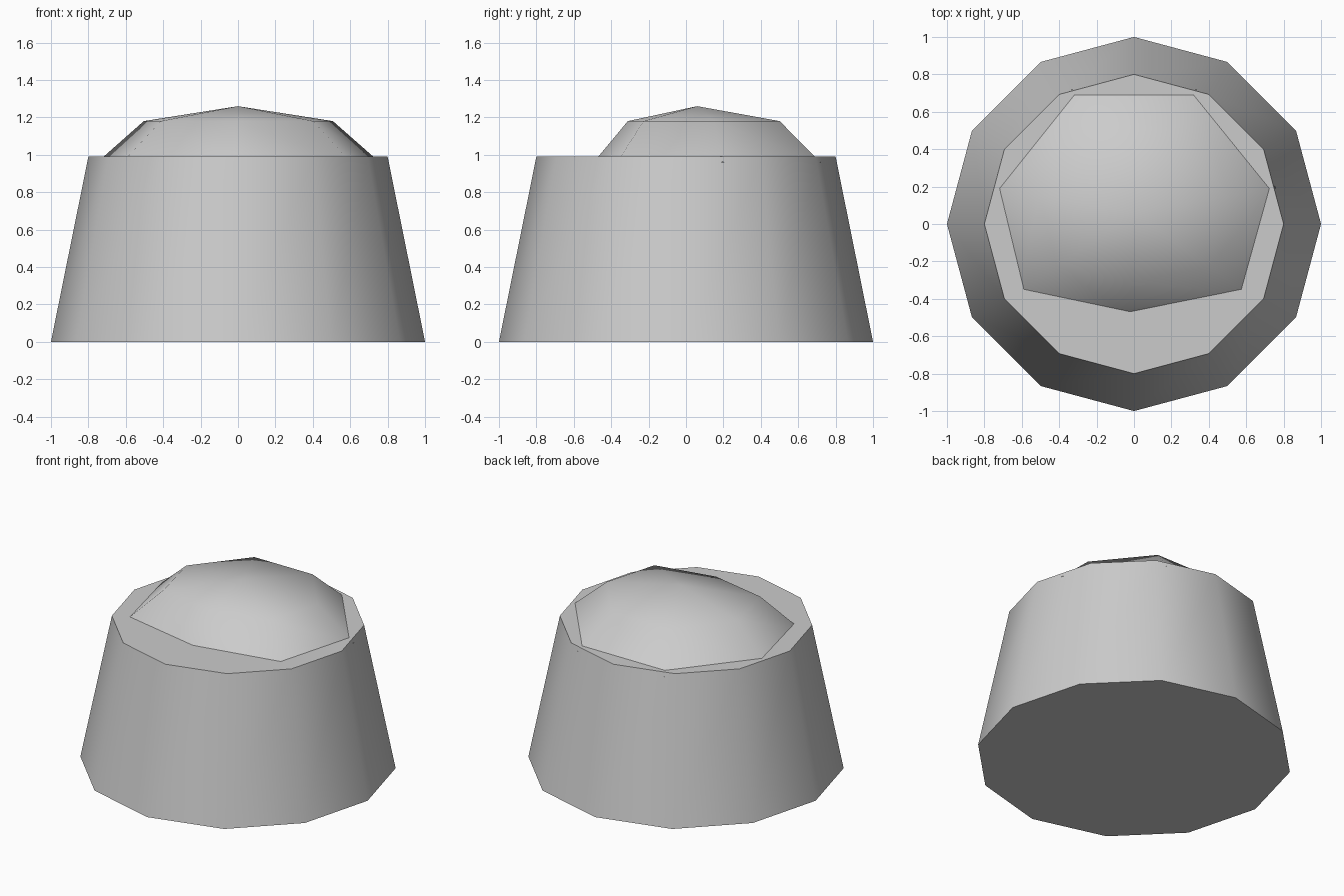
import bpy, bmesh, math

cube = bpy.data.objects.get("Cube")
if cube:
    bpy.data.objects.remove(cube, do_unlink=True)

gray = bpy.data.materials.new("light gray")
gray.use_nodes = True
gray.diffuse_color = (0.6, 0.6, 0.6, 1)
gray.node_tree.nodes["Principled BSDF"].inputs["Base Color"].default_value = (0.6, 0.6, 0.6, 1)


def finish(name, bm, sharp_angle):
    bmesh.ops.recalc_face_normals(bm, faces=bm.faces)
    mesh = bpy.data.meshes.new(name)
    bm.to_mesh(mesh)
    bm.free()
    mesh.materials.append(gray)
    obj = bpy.data.objects.new(name, mesh)
    bpy.context.collection.objects.link(obj)
    bpy.ops.object.select_all(action='DESELECT')
    obj.select_set(True)
    bpy.context.view_layer.objects.active = obj
    bpy.ops.object.shade_smooth_by_angle(angle=math.radians(sharp_angle))
    return obj


# Tapered twelve-sided base with flat caps
SIDES = 12
TOP = 0.99
bm = bmesh.new()
loops = []
for radius, z in ((1.0, 0.0), (0.8, TOP)):
    loops.append([bm.verts.new((radius * math.cos(math.tau * i / SIDES),
                                radius * math.sin(math.tau * i / SIDES), z))
                  for i in range(SIDES)])
for i in range(SIDES):
    j = (i + 1) % SIDES
    bm.faces.new((loops[0][i], loops[0][j], loops[1][j], loops[1][i]))
bm.faces.new(loops[0][::-1])
bm.faces.new(loops[1])
finish("base", bm, 40)

# Faceted seven-sided dome, flattened toward the front, sunk slightly into the base
CENTRE_Y = 0.06
outline = [(-0.32, 0.69), (0.32, 0.69), (0.725, 0.19), (0.575, -0.35),
           (-0.02, -0.47), (-0.59, -0.35), (-0.72, 0.19)]
bm = bmesh.new()
rings = []
for scale, z in ((1.045, 0.96), (0.7, 1.18)):
    rings.append([bm.verts.new((x * scale, CENTRE_Y + (y - CENTRE_Y) * scale, z))
                  for x, y in outline])
apex = bm.verts.new((0, CENTRE_Y, 1.26))
for i in range(len(outline)):
    j = (i + 1) % len(outline)
    bm.faces.new((rings[0][i], rings[0][j], rings[1][j], rings[1][i]))
    bm.faces.new((rings[1][i], rings[1][j], apex))
bm.faces.new(rings[0])
finish("dome", bm, 80)
